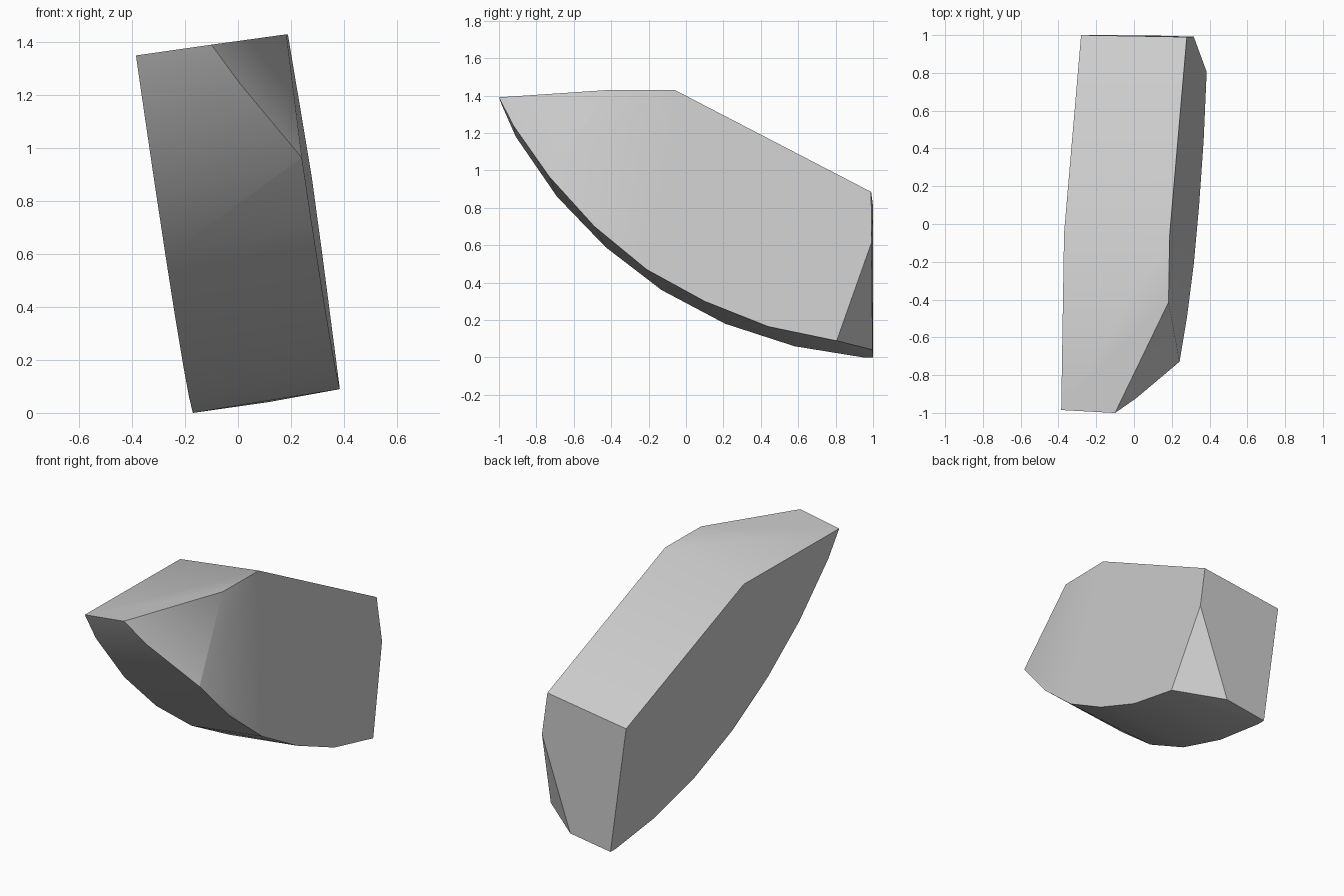
import bpy
import bmesh
from mathutils import Vector

cube = bpy.data.objects.get("Cube")
if cube:
    bpy.data.objects.remove(cube, do_unlink=True)

# Side outlines (y, z): back foot, curved belly, front tip, top ridge, back top
LEFT = [(1, 0), (.95, 0), (.58, .06), (.21, .18), (-.13, .36), (-.43, .59),
        (-.69, .86), (-.91, 1.18), (-.985, 1.35), (-.05, 1.35), (1, .81)]
RIGHT = [(.995, .08), (.8, .09), (.44, .165), (.1, .3), (-.21, .47), (-.49, .7),
         (-.73, .965), (-.93, 1.27), (-1.015, 1.43), (-.06, 1.43), (.99, .885)]

# Three points on each chipped corner
CHIPS = [((-.1, -1, 1.39), (.24, -.73, .965), (.19, -.4, 1.43)),
         ((.38, .81, .093), (.31, .993, .6), (.11, 1, .04))]


def side_ring(bm, outline, base):
    """Place an outline on one of the two parallel leaning side planes."""
    return [bm.verts.new((base - .136 * z + .016 * (y - 1), y, z))
            for y, z in outline]


def chip_corner(bm, points):
    """Slice off a corner on the side away from the middle and cap it."""
    a, b, c = map(Vector, points)
    normal = (b - a).cross(c - a).normalized()
    if normal.dot(a - Vector((0, 0, .75))) < 0:
        normal.negate()
    cut = bmesh.ops.bisect_plane(
        bm, geom=bm.verts[:] + bm.edges[:] + bm.faces[:], dist=.0001,
        plane_co=a, plane_no=normal, clear_outer=True)
    bmesh.ops.holes_fill(bm, edges=[e for e in bm.edges if e.is_boundary], sides=0)


# Slab body lofted between the two sides
bm = bmesh.new()
left = side_ring(bm, LEFT, -.17)
right = side_ring(bm, RIGHT, .4)
bm.faces.new(left)
bm.faces.new(right[::-1])
count = len(left)
for i in range(count):
    j = (i + 1) % count
    bm.faces.new((left[j], left[i], right[i], right[j]))

# Chipped front and back corners
for points in CHIPS:
    chip_corner(bm, points)
bmesh.ops.recalc_face_normals(bm, faces=bm.faces)

mesh = bpy.data.meshes.new("stone_slab")
bm.to_mesh(mesh)
bm.free()
slab = bpy.data.objects.new("stone_slab", mesh)
bpy.context.collection.objects.link(slab)

# Light grey stone
grey = bpy.data.materials.new("light_grey")
grey.use_nodes = True
colour = (.6, .6, .6, 1)
grey.diffuse_color = colour
grey.node_tree.nodes["Principled BSDF"].inputs["Base Color"].default_value = colour
mesh.materials.append(grey)

# Smooth belly, crisp corners
bpy.ops.object.select_all(action='DESELECT')
slab.select_set(True)
bpy.context.view_layer.objects.active = slab
bpy.ops.object.shade_smooth_by_angle(angle=.52)
